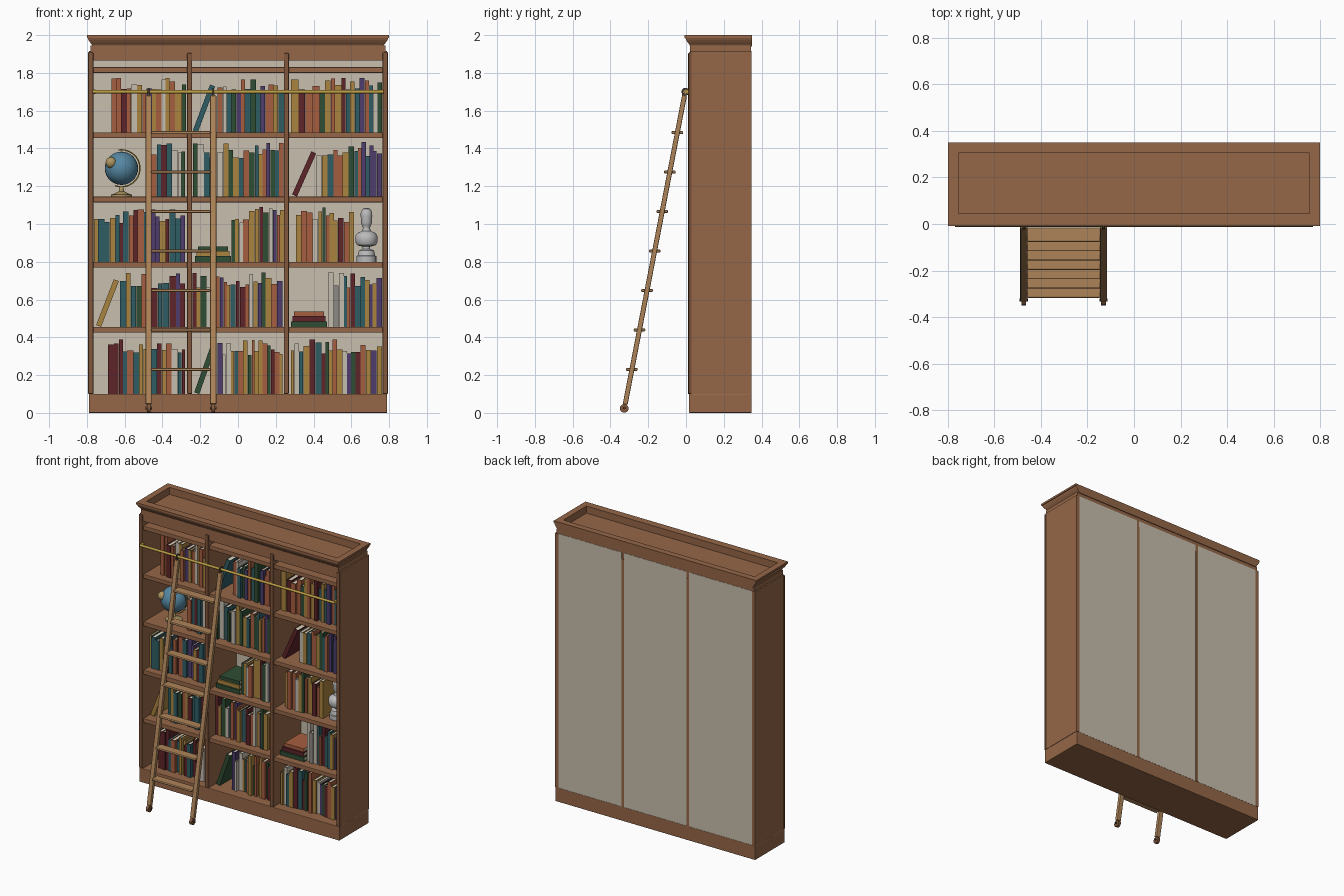
import bpy, bmesh, math, random
from mathutils import Matrix, Vector

if "Cube" in bpy.data.objects:
    bpy.data.objects.remove(bpy.data.objects["Cube"])

random.seed(7)
MATS = {}
for key, col in {
    "wood": (.30, .135, .065), "trim": (.22, .095, .045), "oak": (.42, .23, .10),
    "panel": (.58, .52, .42), "brass": (.50, .34, .06), "iron": (.10, .06, .035),
    "R": (.11, .017, .022), "O": (.38, .11, .05), "Y": (.40, .23, .05), "T": (.028, .11, .13),
    "P": (.075, .045, .15), "W": (.56, .51, .43), "G": (.028, .075, .034), "g": (.27, .25, .24),
    "pages": (.70, .64, .50), "sea": (.09, .24, .36), "land": (.42, .30, .12), "stone": (.50, .50, .50),
}.items():
    m = bpy.data.materials.new(key)
    m.diffuse_color = (*col, 1)
    m.use_nodes = True
    m.node_tree.nodes["Principled BSDF"].inputs["Base Color"].default_value = m.diffuse_color
    MATS[key] = m


def finish(bm, name, keys, smooth=False, bevel=0):
    bmesh.ops.recalc_face_normals(bm, faces=bm.faces)
    me = bpy.data.meshes.new(name)
    bm.to_mesh(me)
    bm.free()
    for k in keys:
        me.materials.append(MATS[k])
    ob = bpy.data.objects.new(name, me)
    bpy.context.collection.objects.link(ob)
    if bevel:
        b = ob.modifiers.new("bevel", "BEVEL")
        b.width, b.segments = bevel, 2
    if smooth:
        bpy.context.view_layer.objects.active = ob
        ob.select_set(True)
        bpy.ops.object.shade_smooth_by_angle(angle=math.radians(40))
        ob.select_set(False)
    return ob


def add_box(bm, lo, hi, mat=0, xf=Matrix()):
    lo, hi = Vector(lo), Vector(hi)
    M = xf @ Matrix.Translation((lo + hi) / 2) @ Matrix.Diagonal((*(hi - lo), 1))
    vs = bmesh.ops.create_cube(bm, size=1, matrix=M)["verts"]
    for f in {f for v in vs for f in v.link_faces}:
        f.material_index = mat


def box(name, lo, hi, key, bevel=0):
    bm = bmesh.new()
    add_box(bm, lo, hi)
    return finish(bm, name, [key], bevel=bevel)


def rod(name, a, b, r, key, n=16):
    a, b = Vector(a), Vector(b)
    bm = bmesh.new()
    M = Matrix.Translation((a + b) / 2) @ (b - a).to_track_quat("Z", "Y").to_matrix().to_4x4()
    bmesh.ops.create_cone(bm, cap_ends=True, segments=n, radius1=r, radius2=r, depth=(b - a).length, matrix=M)
    return finish(bm, name, [key], True)


def lathe(name, pts, loc, key, n=24):
    bm = bmesh.new()
    rings = [[bm.verts.new((loc[0] + r * math.cos(i * math.tau / n), loc[1] + r * math.sin(i * math.tau / n),
                            loc[2] + z)) for i in range(n)] for r, z in pts]
    for p, q in zip(rings, rings[1:]):
        for i in range(n):
            bm.faces.new((p[i], p[i - 1], q[i - 1], q[i]))
    bm.faces.new(rings[0])
    bm.faces.new(rings[-1])
    return finish(bm, name, [key], True)


def arc(name, pts, r, key, cyclic=False):
    cu = bpy.data.curves.new(name, "CURVE")
    cu.dimensions, cu.bevel_depth, cu.bevel_resolution, cu.use_fill_caps = "3D", r, 2, True
    sp = cu.splines.new("POLY")
    sp.points.add(len(pts) - 1)
    for p, c in zip(sp.points, pts):
        p.co = (*c, 1)
    sp.use_cyclic_u = cyclic
    cu.materials.append(MATS[key])
    bpy.context.collection.objects.link(bpy.data.objects.new(name, cu))


# carcass: plinth, sides, dividers, shelves, frieze and back panels
box("plinth", (-.79, .015, 0), (.79, .348, .10), "wood", .004)
box("frieze", (-.78, .02, 1.865), (.78, .345, 1.945), "wood")
for s, side in ((-1, "left"), (1, "right")):
    box(side + "_side", (min(s * .765, s * .79), .022, .10), (max(s * .765, s * .79), .348, 1.915), "wood")
    box(side + "_divider", (s * .256 - .01, .025, .10), (s * .256 + .01, .348, 1.87), "wood")
    box(side + "_divider_stile", (s * .256 - .013, .010, .10), (s * .256 + .013, .03, 1.905), "trim", .005)
    box(side + "_outer_stile", (s * .78 - .014, .014, .10), (s * .78 + .014, .03, 1.91), "trim", .005)
SHELF = [.10, .455, .80, 1.145, 1.485, 1.83]
BAYS = [(-.765, -.266), (-.246, .246), (.266, .765)]
for j, (a, b) in enumerate(BAYS):
    box(f"back_panel_{j}", (a, .332, .10), (b, .3465, 1.915), "panel")
    for i, z in enumerate(SHELF[1:]):
        box(f"shelf_{i}_{j}", (a, .024, z - .03), (b, .333, z), "wood", .003)

# cornice: moulding profile around a rectangle, hollow on top
bm = bmesh.new()
PROFILE = [(0, 1.94), (.003, 1.948), (.008, 1.955), (.014, 1.962), (.022, 1.975), (.026, 1.985), (.03, 1.986), (.03, 2.0)]
rects = [(.77 + o, .022 - o, .35, z) for o, z in PROFILE] + [(.755, .045, .305, 2.0), (.755, .045, .305, 1.95)]
loops = [[bm.verts.new(c) for c in ((-x, y0, z), (x, y0, z), (x, y1, z), (-x, y1, z))] for x, y0, y1, z in rects]
for p, q in zip(loops, loops[1:]):
    for i in range(4):
        bm.faces.new((p[i - 1], p[i], q[i], q[i - 1]))
bm.faces.new(loops[0])
bm.faces.new(loops[-1])
finish(bm, "cornice", ["wood"])

# brass rail and its brackets
rod("ladder_rail", (-.77, -.003, 1.70), (.77, -.003, 1.70), .009, "brass")
for x in (-.762, -.256, .256, .762):
    box("rail_bracket", (x - .009, -.003, 1.688), (x + .009, .022, 1.712), "brass", .003)

# leaning ladder
A, B = Vector((0, -.322, .045)), Vector((0, -.008, 1.68))
slope = math.atan2(B.y - A.y, B.z - A.z)
for x, side in ((-.473, "left"), (-.131, "right")):
    ob = box(side + "_ladder_stile", (-.016, -.013, -(B - A).length / 2), (.016, .013, (B - A).length / 2), "oak", .005)
    ob.matrix_world = Matrix.Translation((A + B) / 2 + Vector((x, 0, 0))) @ Matrix.Rotation(-slope, 4, "X")
    rod(side + "_wheel", (x - .010, -.327, .024), (x + .010, -.327, .024), .023, "trim", 20)
    rod(side + "_axle", (x - .018, -.327, .026), (x + .018, -.327, .026), .007, "iron")
    ring = [(x, -.003 + .016 * math.cos(t * math.tau / 16), 1.70 + .016 * math.sin(t * math.tau / 16)) for t in range(16)]
    arc(side + "_hook", ring, .005, "iron", True)
    box(side + "_hook_plate", (x - .006, -.022, 1.65), (x + .006, -.010, 1.69), "iron")
for k in range(7):
    z = .23 + k * .209
    y = A.y + (z - A.z) * math.tan(slope)
    box(f"rung_{k}", (-.460, y - .031, z - .008), (-.144, y + .031, z + .008), "oak", .006)

# books
KEYS = list("ROYTPWGg") + ["pages"]


def add_book(bm, xf, w, d, h, c):
    t, c = .0025, KEYS.index(c)
    add_box(bm, (-w, 0, 0), (0, t, h), c, xf)
    add_box(bm, (-w, t, 0), (t - w, d, h), c, xf)
    add_box(bm, (-t, t, 0), (0, d, h), c, xf)
    add_box(bm, (t - w, t, .004), (-t, d - .005, h - .005), KEYS.index("pages"), xf)


# (shelf, row start, row end, spine colours)
ROWS = [
    (4, -.67, -.275, "OOROWYOPYOWYOYG"), (4, -.11, .243, "OWTGPOTGTPOOYT"), (4, .28, .762, "YROOGYOYRTYTPOTWG"),
    (3, -.46, -.28, "OTRTWWG"), (3, -.24, -.13, "GWTG"), (3, -.11, .24, "WYGYTOGTYOPGTO"), (3, .415, .762, "WYTOOYGTOPTPPP"),
    (2, -.763, -.28, "YTTYTRTOROTPPYRTTP"), (2, -.035, .243, "GYWOYYRGWPOY"), (2, .305, .615, "YOOWYGOYYROY"),
    (1, -.625, -.28, "TYTGOYRTTRPR"), (1, -.243, .235, "RYGWTOPOYTRROWYPGYOP"), (1, .475, .762, "WgWTORTTYPYP"),
    (0, -.69, -.28, "RRRTOTYYRTRYOWTR"), (0, -.11, .235, "PWWYTOYGOYYOGROY"), (0, .28, .762, "YWTYRTRGYOYWPGROYPY"),
]
for n, (s, x0, x1, cols) in enumerate(ROWS):
    bm = bmesh.new()
    ws = [random.uniform(.7, 1.35) for _ in cols]
    x = x0
    for c, w in zip(cols, ws):
        w *= (x1 - x0) / sum(ws)
        x += w
        add_book(bm, Matrix.Translation((x, random.uniform(.075, .105), SHELF[s])),
                 w - .001, random.uniform(.16, .2), random.uniform(.205, .29), c)
    finish(bm, f"book_row_{n}", KEYS)

# single leaning books: shelf, foot x, angle, height, colour
for s, x, a, h, c in [(4, -.213, .36, .26, "T"), (3, .312, .42, .25, "R"), (1, -.725, .37, .26, "Y"), (0, -.205, .34, .25, "G")]:
    bm = bmesh.new()
    add_book(bm, Matrix.Translation((x, .085, SHELF[s])) @ Matrix.Rotation(a, 4, "Y"), .028, .18, h, c)
    finish(bm, "leaning_book", KEYS)

# lying stacks: shelf, left x, colours from the bottom up
for s, x, cols in [(2, -.228, "GYG"), (1, .28, "GRO")]:
    bm = bmesh.new()
    z = SHELF[s]
    for i, c in enumerate(cols):
        w = .03 - .003 * i
        add_book(bm, Matrix.Translation((x + .008 * i, .075 + .01 * i, z)) @ Matrix.Rotation(math.pi / 2, 4, "Y"),
                 w, .19, .19 - .016 * i, c)
        z += w
    finish(bm, "book_stack", KEYS)

# globe on a turned foot
gx, gy, gz = -.617, .16, 1.295
lathe("globe_foot", [(.055, 0), (.055, .01), (.035, .017), (.014, .028), (.010, .055)], (gx, gy, 1.145), "land")
bm = bmesh.new()
bmesh.ops.create_uvsphere(bm, u_segments=28, v_segments=16, radius=.088, matrix=Matrix.Translation((gx, gy, gz)))
finish(bm, "globe_ball", ["sea"], True)
for dx, dy, dz, r in [(-.055, -.055, .03, .03), (.045, .06, -.03, .035), (-.03, .05, -.05, .025)]:
    bm = bmesh.new()
    bmesh.ops.create_uvsphere(bm, u_segments=14, v_segments=8, radius=r, matrix=Matrix.Translation((gx + dx, gy + dy, gz + dz)))
    finish(bm, "globe_land", ["land"], True)
arc("globe_meridian", [(gx + .098 * math.cos(t), gy, gz + .098 * math.sin(t))
                       for t in (math.radians(-110 + i * 10.5) for i in range(21))], .0035, "brass")

# stone bust on a pedestal
lathe("bust", [(.052, 0), (.052, .03), (.046, .034), (.04, .06), (.02, .068), (.02, .08), (.05, .088), (.059, .105),
               (.059, .135), (.048, .152), (.024, .163), (.018, .178), (.022, .19), (.03, .205), (.028, .225), (.031, .24),
               (.03, .262), (.02, .28), (.004, .286)], (.68, .15, .80), "stone")
